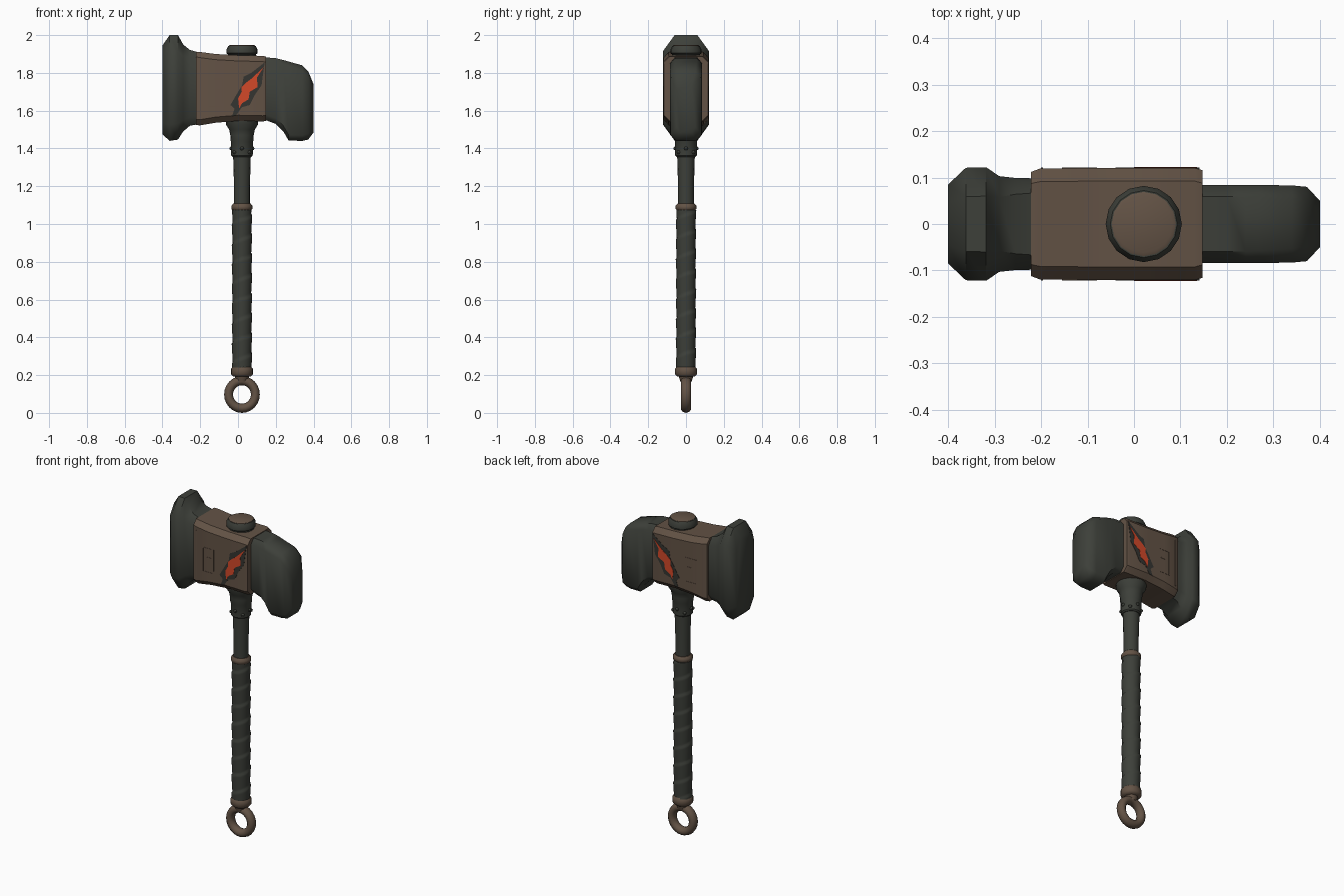
import bpy, bmesh, math

if "Cube" in bpy.data.objects:
    bpy.data.objects.remove(bpy.data.objects["Cube"])

HX = 0.021  # handle axis


def mat(name, col):
    m = bpy.data.materials.new(name)
    m.diffuse_color = (*col, 1)
    m.use_nodes = True
    m.node_tree.nodes["Principled BSDF"].inputs["Base Color"].default_value = m.diffuse_color
    return m


DARK = mat("dark_iron", (0.047, 0.051, 0.042))
BROWN = mat("worn_bronze", (0.125, 0.086, 0.060))
GLOW = mat("ember_orange", (0.65, 0.065, 0.022))
SOOT = mat("crack_soot", (0.036, 0.036, 0.031))


def finish(name, bm, material, angle=35):
    bmesh.ops.recalc_face_normals(bm, faces=bm.faces)
    me = bpy.data.meshes.new(name)
    bm.to_mesh(me)
    bm.free()
    me.materials.append(material)
    ob = bpy.data.objects.new(name, me)
    bpy.context.collection.objects.link(ob)
    bpy.ops.object.select_all(action='DESELECT')
    ob.select_set(True)
    bpy.context.view_layer.objects.active = ob
    bpy.ops.object.shade_smooth_by_angle(angle=math.radians(angle))
    return ob


def skin(name, rings, material, angle=35):
    """Join rings of points into a closed capped body."""
    bm = bmesh.new()
    rows = [[bm.verts.new(p) for p in r] for r in rings]
    n = len(rows[0])
    for a, b in zip(rows, rows[1:]):
        for i in range(n):
            j = (i + 1) % n
            bm.faces.new((a[i], a[j], b[j], b[i]))
    bm.faces.new(rows[0])
    bm.faces.new(rows[-1])
    return finish(name, bm, material, angle)


def block(name, sections, material, angle=35):
    """Chamfered boxes along x: (x, half width, bottom, top, chamfer y, chamfer z)."""
    rings = []
    for x, h, lo, hi, cy, cz in sections:
        rings.append([(x, -h, lo + cz), (x, -h + cy, lo), (x, h - cy, lo), (x, h, lo + cz),
                      (x, h, hi - cz), (x, h - cy, hi), (x, -h + cy, hi), (x, -h, hi - cz)])
    return skin(name, rings, material, angle)


def lathe(name, profile, material, n=20, angle=35):
    rings = [[(HX + r * math.cos(2 * math.pi * i / n), r * math.sin(2 * math.pi * i / n), z)
              for i in range(n)] for r, z in profile]
    return skin(name, rings, material, angle)


def plate(name, pts, side, y0, y1, material):
    """Thin flat plate on the front (-1) or back (1) of the head."""
    return skin(name, [[(x, side * y, z) for x, z in pts] for y in (y0, y1)], material)


# Striking face and its neck
block("striking_face", [
    (-0.400, 0.085, 1.475, 1.945, 0.040, 0.060),
    (-0.362, 0.121, 1.440, 2.000, 0.062, 0.085),
    (-0.318, 0.122, 1.447, 2.000, 0.062, 0.085),
    (-0.290, 0.103, 1.490, 1.950, 0.045, 0.060),
    (-0.255, 0.099, 1.520, 1.922, 0.035, 0.045),
    (-0.200, 0.098, 1.530, 1.905, 0.030, 0.040)], DARK, 48)

# Rear beak, hooked downward
block("rear_beak", [
    (0.130, 0.084, 1.556, 1.883, 0.025, 0.03),
    (0.200, 0.084, 1.530, 1.878, 0.025, 0.03),
    (0.240, 0.084, 1.490, 1.868, 0.025, 0.03),
    (0.268, 0.084, 1.442, 1.860, 0.027, 0.03),
    (0.340, 0.083, 1.440, 1.840, 0.030, 0.03),
    (0.372, 0.080, 1.447, 1.808, 0.030, 0.03),
    (0.400, 0.050, 1.485, 1.740, 0.020, 0.03)], DARK, 48)

# Bronze collar around the head
block("head_collar", [
    (-0.222, 0.112, 1.525, 1.912, 0.025, 0.027),
    (-0.203, 0.119, 1.522, 1.911, 0.028, 0.030),
    (-0.120, 0.120, 1.536, 1.900, 0.028, 0.030),
    (0.000, 0.120, 1.546, 1.893, 0.028, 0.030),
    (0.132, 0.120, 1.543, 1.890, 0.028, 0.030),
    (0.147, 0.116, 1.546, 1.886, 0.028, 0.030)], BROWN)

CRACK = [(.141, 1.855), (.132, 1.79), (.125, 1.735), (.09, 1.685), (.062, 1.63), (.02, 1.618),
         (-.01, 1.575), (-.032, 1.572), (-.018, 1.61), (-.04, 1.63), (-.008, 1.685),
         (.022, 1.735), (.03, 1.78), (.07, 1.80)]
EMBER = [(.136, 1.83), (.10, 1.775), (.104, 1.725), (.062, 1.70), (.056, 1.66), (.022, 1.64),
         (.006, 1.612), (.0, 1.665), (.02, 1.70), (.018, 1.725), (.045, 1.75), (.072, 1.77)]

for side, tag in ((-1, "front"), (1, "back")):
    # Glowing crack
    plate("crack_edge_" + tag, CRACK, side, 0.117, 0.1215, SOOT)
    plate("crack_glow_" + tag, EMBER, side, 0.119, 0.1230, GLOW)
    # Engraved square: fine raised lines
    for i, (x0, x1, z0, z1) in enumerate([(-.155, -.150, 1.62, 1.77), (-.085, -.080, 1.64, 1.77),
                                          (-.150, -.085, 1.62, 1.625), (-.150, -.085, 1.765, 1.77),
                                          (-.125, -.095, 1.71, 1.715), (-.20, -.196, 1.57, 1.86)]):
        plate("engraving_%s_%d" % (tag, i), [(x0, z0), (x1, z0), (x1, z1), (x0, z1)],
              side, 0.117, 0.1215, BROWN)

# Cap on top of the head
lathe("cap_rim", [(0.074, 1.87), (0.074, 1.898), (0.082, 1.904), (0.082, 1.925),
                  (0.072, 1.943)], DARK, 16)
lathe("cap_disc", [(0.069, 1.93), (0.069, 1.945), (0.062, 1.948)], BROWN, 16)

# Socket, shaft and rivets
lathe("socket", [(0.050, 1.355), (0.057, 1.362), (0.058, 1.435), (0.061, 1.442), (0.062, 1.47),
                 (0.068, 1.50), (0.084, 1.525), (0.086, 1.56)], DARK, 16)
lathe("shaft", [(0.042, 1.06), (0.042, 1.20), (0.047, 1.37)], DARK, 16, 50)
for i in range(8):
    a = math.pi * i / 4
    bm = bmesh.new()
    bmesh.ops.create_uvsphere(bm, u_segments=8, v_segments=6, radius=0.010)
    bmesh.ops.translate(bm, verts=bm.verts, vec=(HX + 0.056 * math.cos(a), 0.056 * math.sin(a),
                                                 1.40 + 0.02 * (-1) ** i * (i % 2)))
    finish("rivet_%d" % i, bm, DARK)

# Wrapped grip: spiral overlapping bands
rings = []
N, ROWS = 24, 90
for k in range(ROWS + 1):
    z = 0.235 + 0.84 * k / ROWS
    ring = []
    for i in range(N):
        a = 2 * math.pi * i / N
        r = 0.0485 + 0.006 * ((z / 0.105 - i / N) % 1.0)
        ring.append((HX + r * math.cos(a), r * math.sin(a), z))
    rings.append(ring)
skin("wrapped_grip", rings, DARK, 40)

# Bronze bands at both ends of the grip
for name, z0, z1, r in (("upper_band", 1.068, 1.108, 0.056), ("lower_band", 0.192, 0.246, 0.058)):
    lathe(name, [(r - 0.012, z0), (r, z0 + 0.012), (r, z1 - 0.012), (r - 0.010, z1)], BROWN, 18, 50)

# Hanging ring at the bottom
bm = bmesh.new()
U, V = 24, 10
grid = []
for i in range(U):
    a = 2 * math.pi * i / U
    row = []
    for j in range(V):
        b = 2 * math.pi * j / V
        d = 0.071 + 0.0235 * math.cos(b)
        row.append(bm.verts.new((HX + d * math.cos(a), 0.028 * math.sin(b), 0.0975 + d * 1.03 * math.sin(a))))
    grid.append(row)
for i in range(U):
    for j in range(V):
        p, q = grid[i], grid[(i + 1) % U]
        bm.faces.new((p[j], q[j], q[(j + 1) % V], p[(j + 1) % V]))
finish("hanging_ring", bm, BROWN, 60)
lathe("ring_mount", [(0.030, 0.165), (0.040, 0.20)], BROWN, 12)
